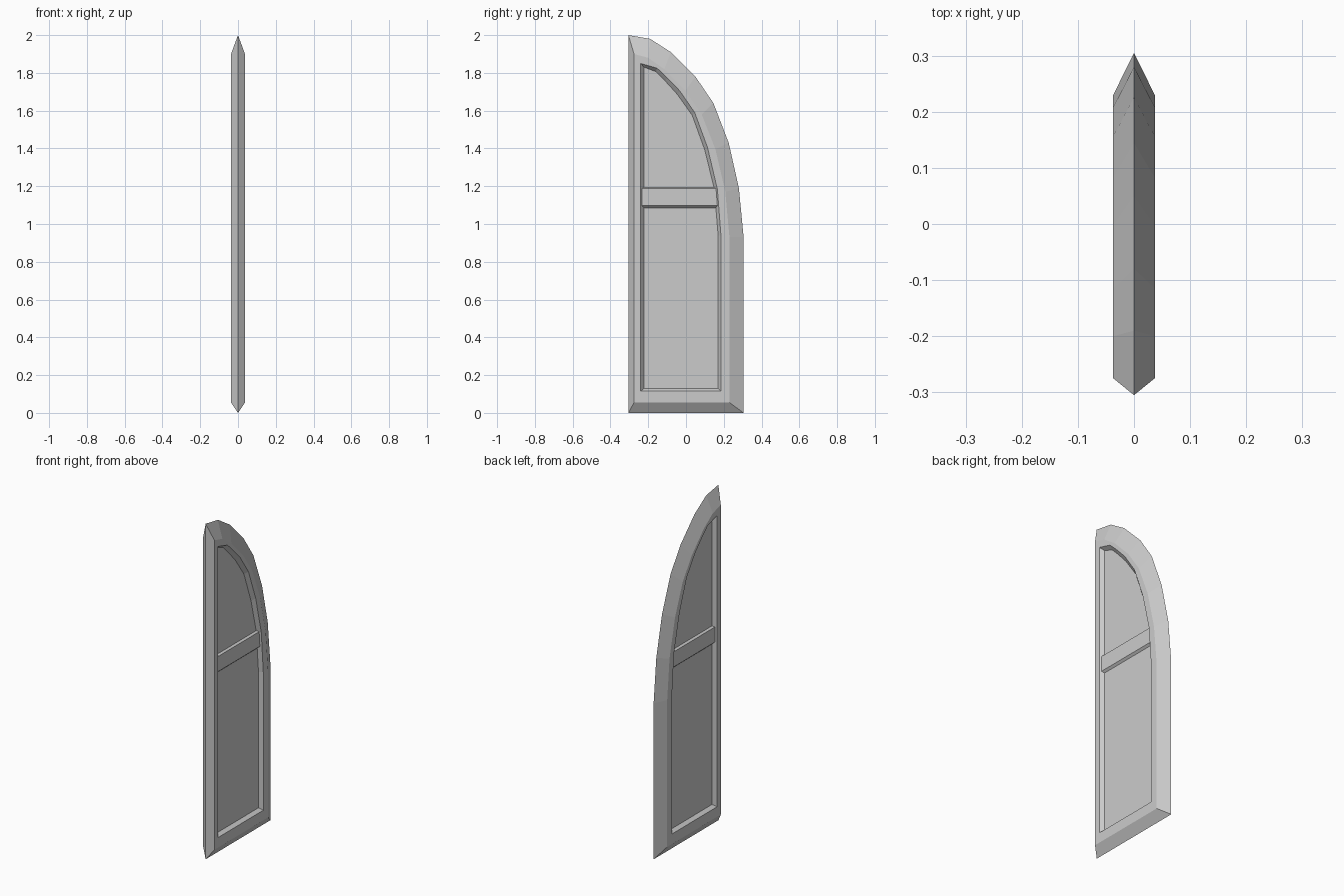
import bpy, bmesh

if "Cube" in bpy.data.objects:
    bpy.data.objects.remove(bpy.data.objects["Cube"])


def finish(name, bm):
    bmesh.ops.recalc_face_normals(bm, faces=bm.faces)
    me = bpy.data.meshes.new(name)
    bm.to_mesh(me)
    bm.free()
    ob = bpy.data.objects.new(name, me)
    bpy.context.collection.objects.link(ob)
    return ob


# Nested (y, z) outlines: bottom left, bottom right, then up the arch
outer = [(-.305, 0), (.305, 0), (.305, .93), (.28, 1.19), (.226, 1.43),
         (.145, 1.64), (.05, 1.78), (-.08, 1.91), (-.19, 1.98), (-.305, 2)]
face = [(-.275, .055), (.23, .055), (.23, .93), (.208, 1.17), (.156, 1.395),
        (.083, 1.58), (-.003, 1.705), (-.115, 1.82), (-.2, 1.88), (-.275, 1.9)]
rim = [(-.24, .115), (.185, .115), (.185, .94), (.166, 1.185), (.114, 1.405),
       (.046, 1.59), (-.033, 1.705), (-.1, 1.775), (-.153, 1.825), (-.24, 1.85)]
panel = [(-.222, .13), (.17, .13), (.17, .94), (.15, 1.185), (.1, 1.39),
         (.033, 1.575), (-.045, 1.685), (-.11, 1.757), (-.16, 1.807), (-.222, 1.83)]

# Arched shutter leaf: bevelled frame around a recessed panel, both sides
bm = bmesh.new()
edge = [bm.verts.new((0, y, z)) for y, z in outer]
for side in (1, -1):
    prev = edge
    for ring, x in ((face, .037), (rim, .037), (panel, .016)):
        cur = [bm.verts.new((side * x, y, z)) for y, z in ring]
        for i in range(len(cur)):
            j = (i + 1) % len(cur)
            bm.faces.new((prev[i], prev[j], cur[j], cur[i]))
        prev = cur
    bm.faces.new(prev)
finish("arched_leaf", bm)

# Middle rail: bevelled bar standing proud of the panel on both sides
profile = [(.015, 1.085), (.028, 1.097), (.028, 1.187), (.015, 1.195),
           (-.015, 1.195), (-.028, 1.187), (-.028, 1.097), (-.015, 1.085)]
bm = bmesh.new()
a = [bm.verts.new((x, -.245, z)) for x, z in profile]
b = [bm.verts.new((x, .178, z)) for x, z in profile]
for i in range(8):
    j = (i + 1) % 8
    bm.faces.new((a[i], a[j], b[j], b[i]))
bm.faces.new(a)
bm.faces.new(b)
finish("middle_rail", bm)
